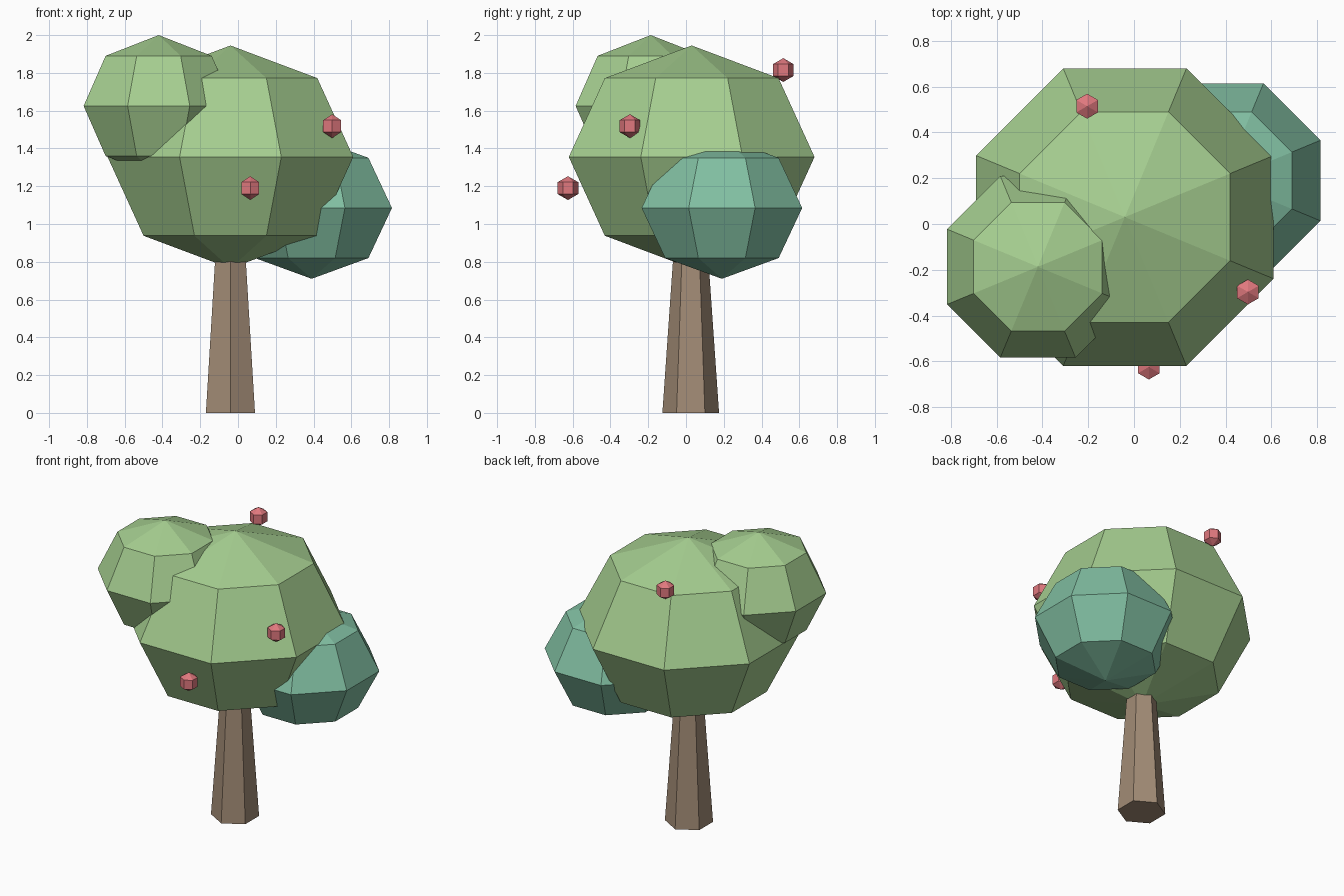
import bpy, bmesh, math

if "Cube" in bpy.data.objects:
    bpy.data.objects.remove(bpy.data.objects["Cube"])


def material(name, rgb):
    m = bpy.data.materials.new(name)
    m.diffuse_color = (*rgb, 1)
    m.use_nodes = True
    m.node_tree.nodes["Principled BSDF"].inputs["Base Color"].default_value = m.diffuse_color
    return m


def lathe(name, profile, sides, turn, loc, mat):
    """Flat-shaded faceted solid from (radius, z) points, bottom to top."""
    bm = bmesh.new()
    rings = []
    for r, z in profile:
        if r < 1e-6:
            rings.append([bm.verts.new((0, 0, z))])
        else:
            angles = [turn + math.tau * i / sides for i in range(sides)]
            rings.append([bm.verts.new((r * math.cos(a), r * math.sin(a), z)) for a in angles])
    for lo, hi in zip(rings, rings[1:]):
        for i in range(sides):
            j = (i + 1) % sides
            if len(lo) == 1:
                bm.faces.new((lo[0], hi[j], hi[i]))
            elif len(hi) == 1:
                bm.faces.new((lo[i], lo[j], hi[0]))
            else:
                bm.faces.new((lo[i], lo[j], hi[j], hi[i]))
    # Close open ends
    for ring in (rings[0], rings[-1]):
        if len(ring) > 1:
            bm.faces.new(ring)
    bmesh.ops.recalc_face_normals(bm, faces=bm.faces)
    mesh = bpy.data.meshes.new(name)
    bm.to_mesh(mesh)
    bm.free()
    mesh.materials.append(mat)
    ob = bpy.data.objects.new(name, mesh)
    ob.location = loc
    bpy.context.collection.objects.link(ob)
    return ob


def ball(name, radius, height, sides, steps, turn, loc, mat):
    """Low-poly ellipsoid with the given number of latitude steps."""
    profile = [(radius * math.sin(math.pi * k / steps), -height * math.cos(math.pi * k / steps))
               for k in range(steps + 1)]
    return lathe(name, profile, sides, turn, loc, mat)


bark = material("bark", (0.36, 0.26, 0.18))
leaf = material("leaf", (0.38, 0.62, 0.28))
dark_leaf = material("dark_leaf", (0.22, 0.52, 0.36))
red = material("fruit_red", (0.75, 0.19, 0.21))

# Tapered hexagonal trunk, its top buried in the crown
lathe("trunk", [(0.15, 0), (0.084, 0.95)], 6, math.radians(30), (-0.04, 0.025, 0), bark)

# Three overlapping foliage masses
eighth = math.radians(22.5)
ball("main_crown", 0.704, 0.59, 8, 4, eighth, (-0.04, 0.03, 1.355), leaf)
ball("upper_left_crown", 0.43, 0.375, 8, 4, eighth, (-0.42, -0.187, 1.625), leaf)
ball("lower_right_crown", 0.46, 0.375, 8, 4, eighth, (0.39, 0.19, 1.085), dark_leaf)

# Fruit
for n, loc in enumerate([(0.065, -0.625, 1.19), (0.498, -0.297, 1.518), (-0.205, 0.515, 1.815)], 1):
    ball(f"fruit_{n}", 0.063, 0.063, 6, 3, math.radians(30), loc, red)
